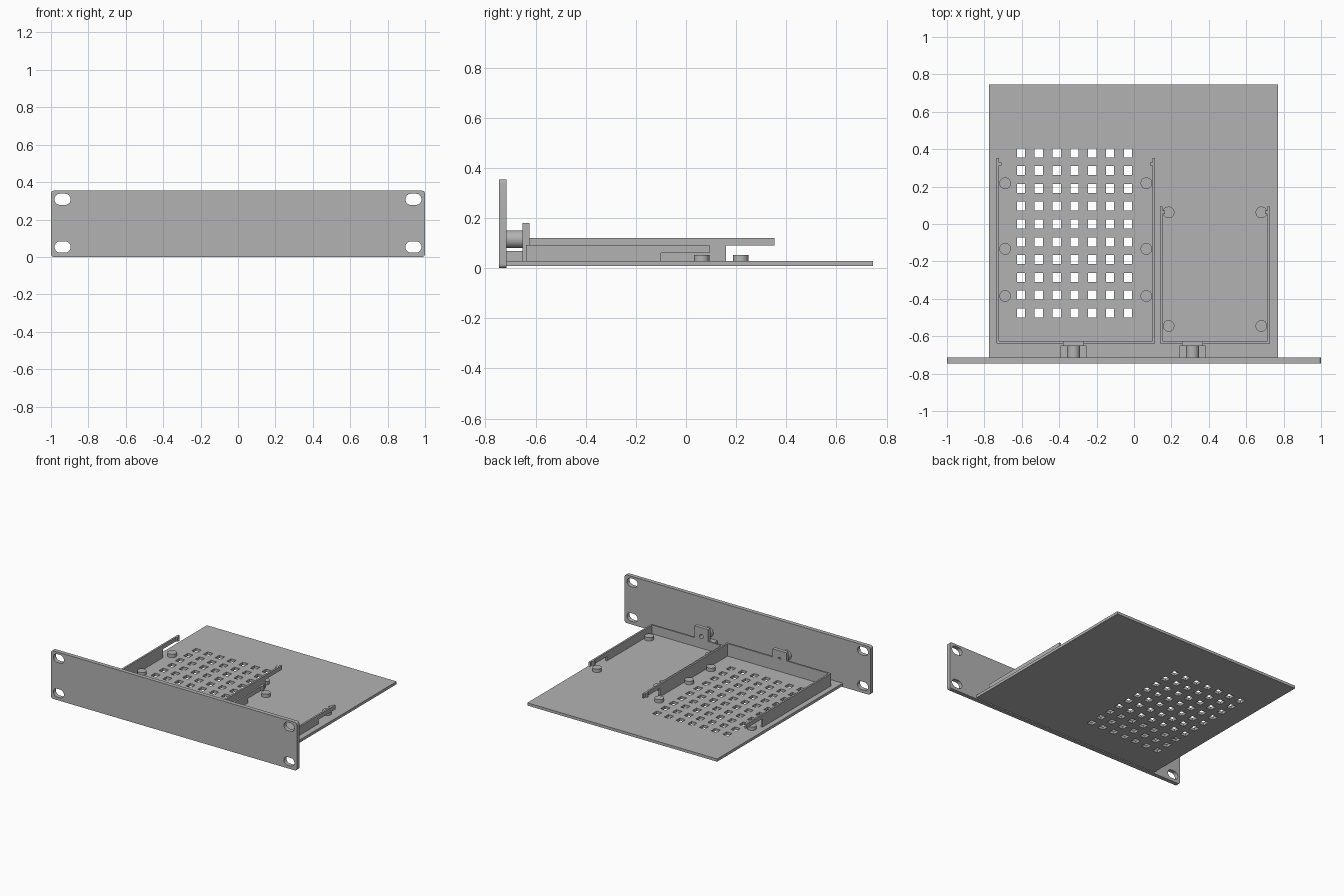
import bpy
import bmesh
from math import pi, cos, sin

cube = bpy.data.objects.get("Cube")
if cube:
    bpy.data.objects.remove(cube, do_unlink=True)

grey = bpy.data.materials.new("plain grey")
grey.use_nodes = True
colour = (0.45, 0.45, 0.45, 1)
grey.diffuse_color = colour
grey.node_tree.nodes["Principled BSDF"].inputs["Base Color"].default_value = colour


def prism(name, outline, axis, lo, hi):
    """Extrude a 2D outline along x, y or z between lo and hi."""
    def place(p, h):
        return {"x": (h, p[0], p[1]), "y": (p[0], h, p[1]), "z": (p[0], p[1], h)}[axis]
    bm = bmesh.new()
    bottom = [bm.verts.new(place(p, lo)) for p in outline]
    top = [bm.verts.new(place(p, hi)) for p in outline]
    bm.faces.new(bottom)
    bm.faces.new(top)
    n = len(outline)
    for i in range(n):
        j = (i + 1) % n
        bm.faces.new((bottom[i], bottom[j], top[j], top[i]))
    bmesh.ops.recalc_face_normals(bm, faces=bm.faces)
    mesh = bpy.data.meshes.new(name)
    bm.to_mesh(mesh)
    bm.free()
    mesh.materials.append(grey)
    obj = bpy.data.objects.new(name, mesh)
    bpy.context.collection.objects.link(obj)
    return obj


def box(name, x0, x1, y0, y1, z0, z1):
    return prism(name, [(x0, y0), (x1, y0), (x1, y1), (x0, y1)], "z", z0, z1)


def rounded(cx, cy, w, h, r, steps=8):
    """Outline of a rectangle with rounded corners."""
    pts = []
    for k, (sx, sy) in enumerate([(1, 1), (-1, 1), (-1, -1), (1, -1)]):
        for i in range(steps + 1):
            a = (k + i / steps) * pi / 2
            pts.append((cx + sx * (w / 2 - r) + r * cos(a),
                        cy + sy * (h / 2 - r) + r * sin(a)))
    return pts


def circle(cx, cy, r, n=32):
    return [(cx + r * cos(2 * pi * i / n), cy + r * sin(2 * pi * i / n)) for i in range(n)]


def select(objs):
    bpy.ops.object.select_all(action="DESELECT")
    for o in objs:
        o.select_set(True)
    bpy.context.view_layer.objects.active = objs[0]


def join(objs):
    select(objs)
    bpy.ops.object.join()
    return objs[0]


def cut(obj, cutters):
    cutter = join(cutters)
    cutter.hide_render = True
    mod = obj.modifiers.new("cut", "BOOLEAN")
    mod.operation = "DIFFERENCE"
    mod.solver = "EXACT"
    mod.object = cutter
    select([obj])
    bpy.ops.object.modifier_apply(modifier=mod.name)
    bpy.data.objects.remove(cutter, do_unlink=True)


def smooth(obj):
    select([obj])
    bpy.ops.object.shade_smooth_by_angle(angle=pi / 6)


# Front panel with four mounting slots
FRONT, BACK, FLOOR, WALL = -0.745, -0.715, 0.028, 0.013
panel = prism("front_panel", rounded(0, 0.177, 2, 0.354, 0.016), "y", FRONT, BACK)
cut(panel, [prism("slot_cutter", rounded(x, z, 0.086, 0.06, 0.0299), "y", -0.8, -0.6)
            for x in (-0.938, 0.938) for z in (0.053, 0.308)])
smooth(panel)

# Base plate with a grid of vent holes
base = box("base_plate", -0.775, 0.77, BACK, 0.745, 0.008, FLOOR)
holes = []
for col in range(7):
    for row in range(10):
        x, y = -0.604 + col * 0.0952, -0.476 + row * 0.0952
        holes.append(box("vent_cutter", x - 0.022, x + 0.022, y - 0.024, y + 0.024, -0.1, 0.1))
cut(base, holes)


def tray(name, x0, x1, foot, end, under, top, post_ys):
    """U-shaped holder: front wall, two side walls with clip arms, and posts."""
    front = -0.638
    box(name + "_front_wall", x0, x1, front, front + WALL, FLOOR, top)
    profile = [(front, FLOOR), (foot, FLOOR), (foot, under), (end, under), (end, top), (front, top)]
    sides = (("right", x0, 1), ("left", x1, -1))
    for side, x, d in sides:
        a, b = sorted((x, x + d * WALL))
        prism(f"{name}_{side}_wall", profile, "x", a, b)
        # Clip nub near the arm tip
        a, b = sorted((x + d * WALL, x + d * (WALL + 0.013)))
        box(f"{name}_{side}_clip", a, b, end - 0.04, end - 0.022, under, top)
        for i, y in enumerate(post_ys):
            post = prism(f"{name}_{side}_post_{i + 1}", circle(x + d * 0.046, y, 0.031),
                         "z", FLOOR, 0.053)
            smooth(post)


tray("wide_tray", -0.735, 0.112, 0.16, 0.352, 0.09, 0.12, (-0.385, -0.133, 0.218))
tray("narrow_tray", 0.139, 0.727, -0.1, 0.093, 0.06, 0.092, (-0.545, 0.062))

# Fastening tab, bored boss and support block behind the panel, one per tray
for side, x in (("right", -0.323), ("left", 0.313)):
    box(side + "_support_block", x - 0.07, x + 0.07, BACK, -0.65, FLOOR, 0.068)
    tab = box(side + "_screw_tab", x - 0.056, x + 0.056, -0.652, -0.625, FLOOR, 0.18)
    boss = prism(side + "_screw_boss", circle(x, 0.115, 0.035), "y", BACK, -0.652)
    for part in (tab, boss):
        cut(part, [prism("bore_cutter", circle(x, 0.115, 0.015, 20), "y", -0.71, -0.6)])
        smooth(part)
